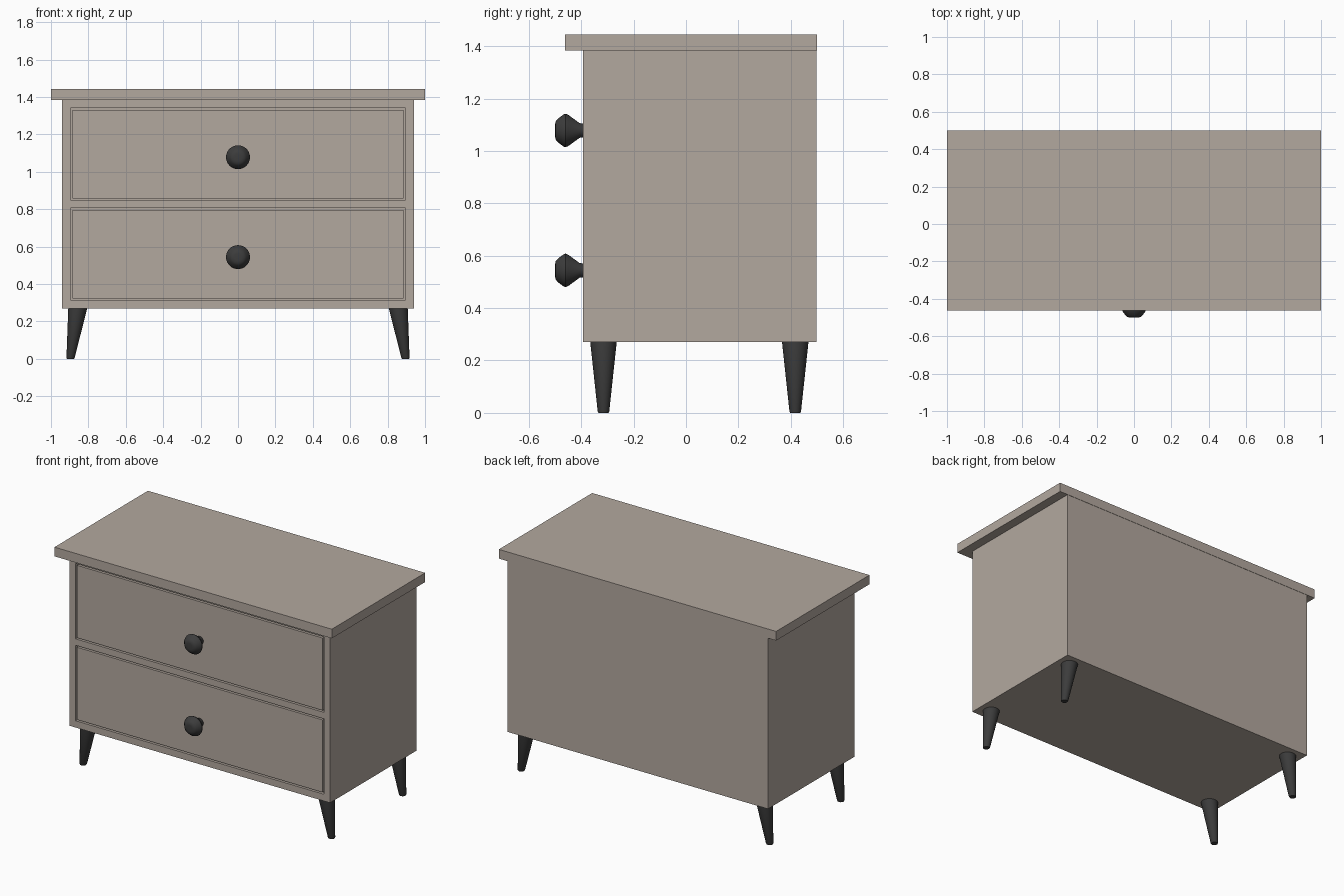
import bpy, bmesh, math
from mathutils import Vector

if "Cube" in bpy.data.objects:
    bpy.data.objects.remove(bpy.data.objects["Cube"])


def material(name, rgb):
    m = bpy.data.materials.new(name)
    m.diffuse_color = (*rgb, 1)
    m.use_nodes = True
    m.node_tree.nodes["Principled BSDF"].inputs["Base Color"].default_value = m.diffuse_color
    return m


WOOD = material("taupe paint", (0.45, 0.393, 0.345))
DARK = material("charcoal metal", (0.045, 0.045, 0.045))


def add_object(name, bm, mat):
    bmesh.ops.recalc_face_normals(bm, faces=bm.faces[:])
    me = bpy.data.meshes.new(name)
    bm.to_mesh(me)
    bm.free()
    me.materials.append(mat)
    ob = bpy.data.objects.new(name, me)
    bpy.context.collection.objects.link(ob)
    return ob


def box(name, lo, hi, mat=WOOD):
    bm = bmesh.new()
    bmesh.ops.create_cube(bm, size=1)
    for v in bm.verts:
        v.co = Vector([lo[i] if v.co[i] < 0 else hi[i] for i in range(3)])
    return add_object(name, bm, mat)


def rings(name, profile, place, mat, n=32):
    """Skin circles: profile rows are (radius, position); place maps to 3D."""
    bm = bmesh.new()
    loops = [[bm.verts.new(place(r * math.cos(2 * math.pi * i / n),
                                 r * math.sin(2 * math.pi * i / n), p))
              for i in range(n)] for r, p in profile]
    for a, b in zip(loops, loops[1:]):
        for i in range(n):
            j = (i + 1) % n
            bm.faces.new((a[i], a[j], b[j], b[i]))
    bm.faces.new(loops[0])
    bm.faces.new(loops[-1])
    ob = add_object(name, bm, mat)
    bpy.ops.object.select_all(action='DESELECT')
    ob.select_set(True)
    bpy.context.view_layer.objects.active = ob
    bpy.ops.object.shade_smooth_by_angle(angle=math.radians(35))
    return ob


FRONT, BACK = -0.394, 0.498

# Cabinet body and overhanging top
body = box("cabinet_body", (-0.94, FRONT, 0.27), (0.94, BACK, 1.384))
box("table_top", (-1, -0.462, 1.384), (1, 0.5, 1.444))

# Knob outline: radius, distance along y
KNOB = [(0.020, -0.500), (0.034, -0.498), (0.044, -0.490), (0.061, -0.468),
        (0.064, -0.460), (0.060, -0.450), (0.028, -0.406), (0.026, -0.390)]

# Drawers set in shallow openings, leaving a thin groove around each
for label, z0, z1 in (("lower", 0.314, 0.806), ("upper", 0.848, 1.340)):
    cutter = box(label + "_opening_cutter", (-0.896, FRONT - 0.1, z0),
                 (0.896, FRONT + 0.02, z1))
    cutter.hide_render = True
    cutter.hide_viewport = True
    mod = body.modifiers.new(label + "_opening", 'BOOLEAN')
    mod.operation = 'DIFFERENCE'
    mod.solver = 'EXACT'
    mod.object = cutter
    gap = 0.010
    box(label + "_drawer", (-0.896 + gap, FRONT, z0 + gap),
        (0.896 - gap, FRONT + 0.03, z1 - gap))
    zc = (z0 + z1) / 2 - 0.016
    rings(label + "_knob", KNOB,
          lambda a, b, y, zc=zc: (a, y, zc + b), DARK)

# Tapered legs splayed outward to the sides
LEG = [(0.019, 0.0), (0.022, 0.005), (0.051, 0.275)]
for side, sx in (("left", -1), ("right", 1)):
    for end, y in (("front", -0.315), ("back", 0.417)):
        rings(f"{end}_{side}_leg", LEG,
              lambda a, b, z, sx=sx, y=y:
              (sx * (0.896 - 0.039 * z / 0.27) + a, y + b, z), DARK)
